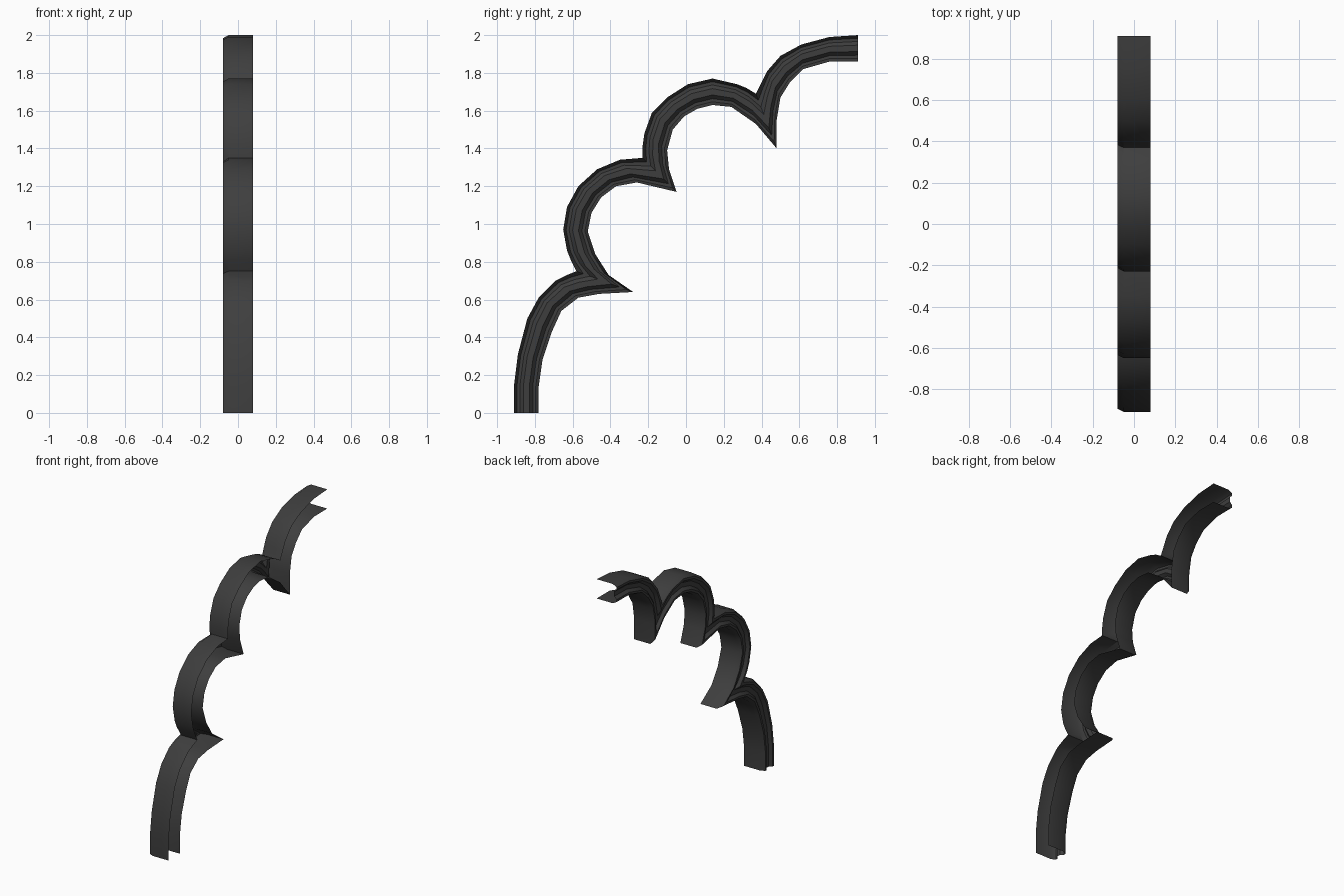
import bpy
import bmesh
import math

default_cube = bpy.data.objects.get("Cube")
if default_cube:
    bpy.data.objects.remove(default_cube, do_unlink=True)


def make_material(name, colour):
    material = bpy.data.materials.new(name)
    material.use_nodes = True
    material.diffuse_color = colour
    material.node_tree.nodes["Principled BSDF"].inputs["Base Color"].default_value = colour
    return material


charcoal = make_material("charcoal", (0.048, 0.048, 0.048, 1))

# Outer and inner rims of the four scallops, in hundredths (y, z)
outer_lobes = [
    [(-91, 0), (-91, 15), (-89, 31), (-84, 50), (-78, 61), (-69, 70), (-63, 73)],
    [(-58, 75), (-61, 81), (-63, 86), (-65, 97), (-63, 109), (-57, 120),
     (-47, 129), (-35, 134)],
    [(-23, 135), (-23, 141), (-22, 148), (-18, 159), (-10, 167), (1, 174),
     (14, 177), (27, 174), (32, 172)],
    [(37, 169), (40, 175), (43, 181), (50, 189), (61, 195), (76, 199), (91, 200)],
]
inner_lobes = [
    [(-78, 0), (-78, 14), (-76, 28), (-71, 43), (-66, 54), (-57, 61), (-46, 63)],
    [(-28, 64), (-41, 73), (-48, 84), (-52, 96), (-50, 106), (-45, 114),
     (-37, 120), (-26, 122)],
    [(-5, 117), (-9, 129), (-10, 139), (-7, 150), (-1, 157), (6, 161),
     (14, 163), (24, 162), (37, 153)],
    [(48, 140), (48, 155), (50, 167), (55, 175), (62, 182), (76, 186), (91, 186)],
]

# Open channel cross-section: (x, fraction of the way from outer to inner rim)
half_profile = [(0.08, 0), (-0.05, 0), (-0.08, 0.12), (-0.08, 0.24), (-0.06, 0.38)]
profile = half_profile + [(x, 1 - t) for x, t in reversed(half_profile)]


def join_lobes(lobes):
    return [(y / 100, z / 100) for lobe in lobes for y, z in lobe]


def build_channel(name, outer_path, inner_path, section, material):
    """Loft the section along the pair of rims as a thin open shell."""
    bm = bmesh.new()
    rings = []
    for (outer_y, outer_z), (inner_y, inner_z) in zip(outer_path, inner_path):
        ring = []
        for x, t in section:
            y = outer_y + (inner_y - outer_y) * t
            z = outer_z + (inner_z - outer_z) * t
            ring.append(bm.verts.new((x, y, z)))
        rings.append(ring)
    for lower, upper in zip(rings, rings[1:]):
        for i in range(len(section) - 1):
            bm.faces.new((lower[i], upper[i], upper[i + 1], lower[i + 1]))
    # Make the outer rim wall face the front
    bm.faces.ensure_lookup_table()
    bm.normal_update()
    if bm.faces[0].normal.y > 0:
        bmesh.ops.reverse_faces(bm, faces=bm.faces[:])
    mesh = bpy.data.meshes.new(name)
    bm.to_mesh(mesh)
    bm.free()
    mesh.materials.append(material)
    channel = bpy.data.objects.new(name, mesh)
    bpy.context.scene.collection.objects.link(channel)
    return channel


# Scalloped arch trim
trim = build_channel("scalloped_arch_trim", join_lobes(outer_lobes),
                     join_lobes(inner_lobes), profile, charcoal)
bpy.ops.object.select_all(action="DESELECT")
trim.select_set(True)
bpy.context.view_layer.objects.active = trim
bpy.ops.object.shade_smooth_by_angle(angle=math.radians(30))
